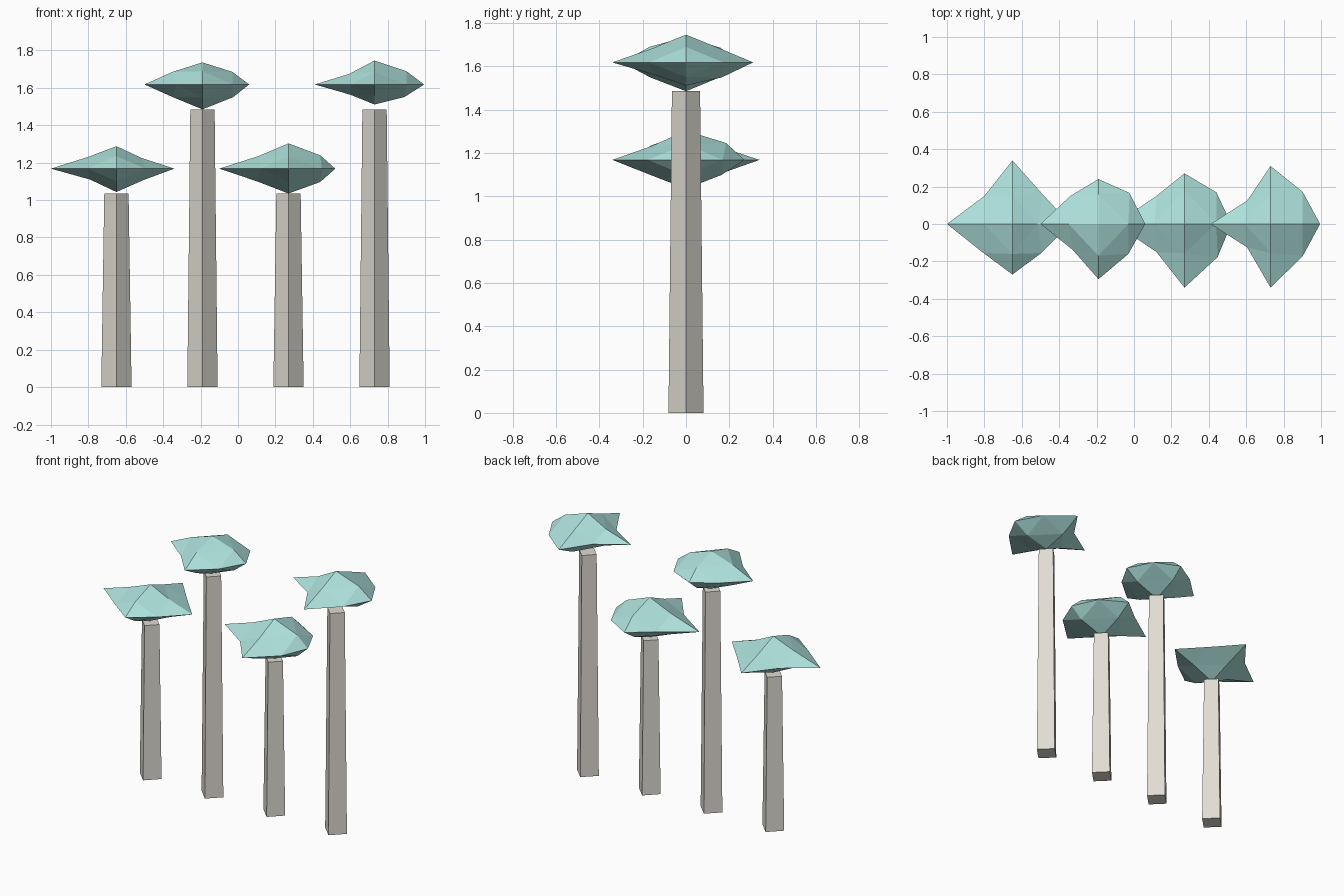
import bpy, bmesh
from itertools import product

if "Cube" in bpy.data.objects:
    bpy.data.objects.remove(bpy.data.objects["Cube"])


def colour(name, rgb):
    m = bpy.data.materials.new(name)
    m.diffuse_color = (*rgb, 1)
    m.use_nodes = True
    m.node_tree.nodes["Principled BSDF"].inputs["Base Color"].default_value = m.diffuse_color
    return m


LEAF = colour("teal", (0.42, 0.75, 0.71))
BARK = colour("stone", (0.75, 0.72, 0.66))
FLAT = 0.42  # vertical squash of the crowns


def finish(bm, name, mat, loc):
    bmesh.ops.recalc_face_normals(bm, faces=bm.faces)
    me = bpy.data.meshes.new(name)
    bm.to_mesh(me)
    bm.free()
    me.materials.append(mat)
    ob = bpy.data.objects.new(name, me)
    ob.location = loc
    bpy.context.collection.objects.link(ob)


# Tapered four-sided trunk, corners on the axes
def trunk(name, x, height):
    bm = bmesh.new()
    rings = [[bm.verts.new((a * r, b * r, z)) for a, b in ((1, 0), (0, 1), (-1, 0), (0, -1))]
             for r, z in ((0.081, 0), (0.065, height))]
    for i in range(4):
        j = (i + 1) % 4
        bm.faces.new((rings[0][i], rings[0][j], rings[1][j], rings[1][i]))
    for ring in rings:
        bm.faces.new(ring)
    finish(bm, name, BARK, (x, 0, 0))


# Lumpy crown: octahedron with every face split in four
# tips: +x -x +y -y +z -z; diagonals per plane in order ++ +- -+ --
def crown(name, x, z, tips, xy, xz, yz):
    bm = bmesh.new()
    vert = {}

    def add(key, r):
        vert[key] = bm.verts.new((key[0] * r, key[1] * r, key[2] * r * FLAT))

    for i, r in enumerate(tips):
        key = [0, 0, 0]
        key[i // 2] = 1 - 2 * (i % 2)
        add(tuple(key), r if i < 4 else r / FLAT)
    for (p, q), radii in zip(((0, 1), (0, 2), (1, 2)), (xy, xz, yz)):
        for (s, t), r in zip(product((1, -1), repeat=2), radii):
            key = [0, 0, 0]
            key[p], key[q] = s, t
            add(tuple(key), r)
    for s, t, u in product((1, -1), repeat=3):
        a, b, c = vert[s, 0, 0], vert[0, t, 0], vert[0, 0, u]
        ab, ac, bc = vert[s, t, 0], vert[s, 0, u], vert[0, t, u]
        for f in ((a, ab, ac), (b, bc, ab), (c, ac, bc), (ab, bc, ac)):
            bm.faces.new(f)
    finish(bm, name, LEAF, (x, 0, z))


TREES = [
    (-0.65, 1.035, (.31, .35, .34, .27, .12, .125),
     (.16, .155, .15, .155), (.135, .145, .15, .14), (.15, .155, .16, .16)),
    (-0.19, 1.485, (.25, .31, .24, .295, .118, .133),
     (.166, .16, .15, .138), (.16, .163, .16, .16), (.16, .16, .17, .165)),
    (0.27, 1.035, (.25, .37, .27, .34, .135, .133),
     (.17, .177, .15, .15), (.17, .17, .16, .165), (.185, .165, .155, .165)),
    (0.73, 1.485, (.265, .32, .31, .34, .128, .107),
     (.172, .172, .125, .125), (.17, .16, .135, .13), (.155, .165, .155, .14)),
]
for n, (x, h, tips, xy, xz, yz) in enumerate(TREES, 1):
    trunk(f"trunk_{n}", x, h)
    crown(f"crown_{n}", x, h + 0.133, tips, xy, xz, yz)
